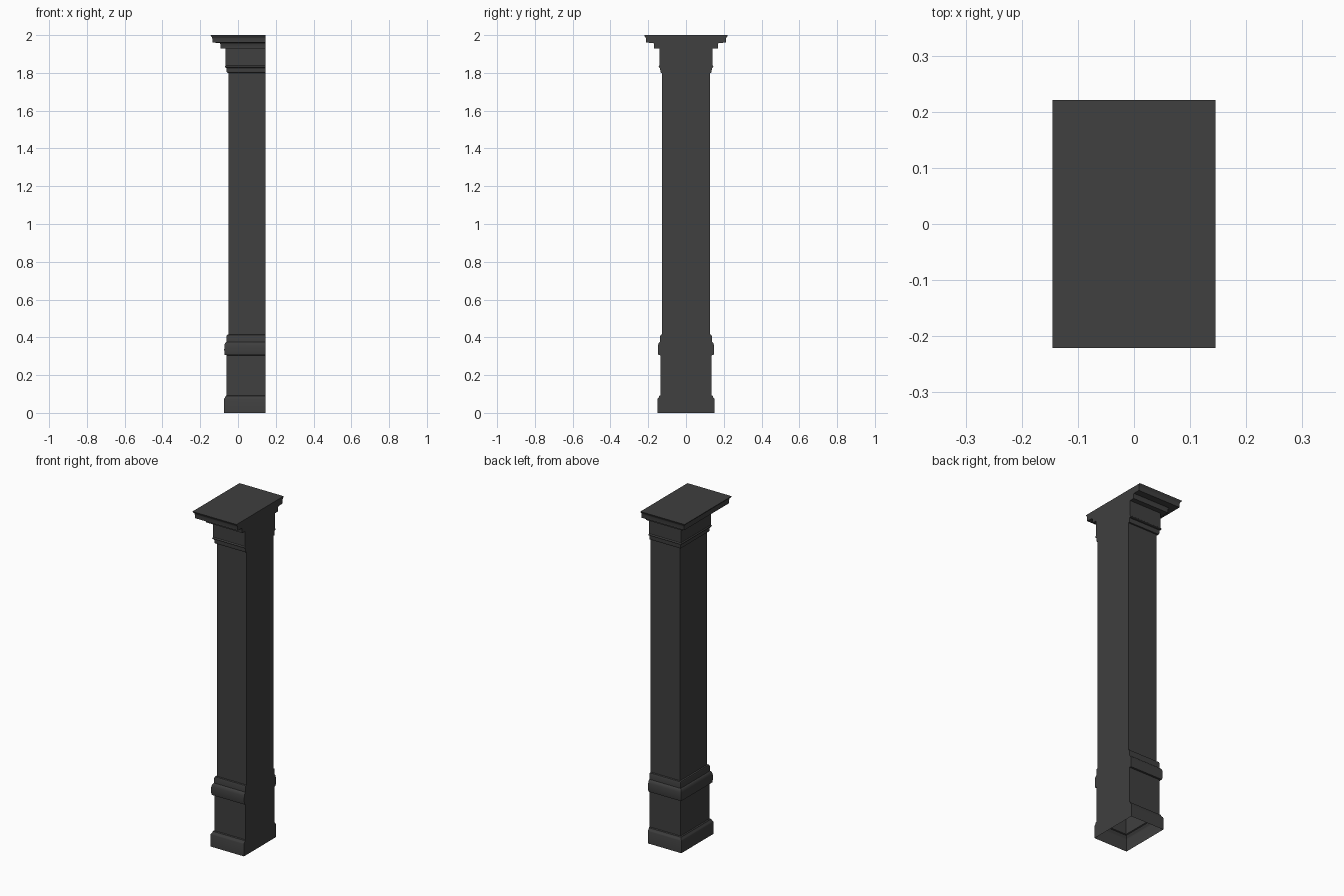
import bpy, bmesh

BACK = 0.145      # flat wall side
SHIFT = 0.076     # front face sits at x = SHIFT - half width

# moulding profile: (half width, height)
profile = [
    # plinth
    (0.151, 0.0), (0.151, 0.072), (0.149, 0.077), (0.144, 0.082), (0.142, 0.09),
    (0.136, 0.093),
    # pedestal and rounded band
    (0.136, 0.305), (0.146, 0.306), (0.148, 0.315), (0.149, 0.335), (0.148, 0.357),
    (0.145, 0.368), (0.140, 0.374), (0.137, 0.376), (0.137, 0.405), (0.134, 0.413),
    (0.126, 0.415),
    # shaft
    (0.126, 1.80),
    # necking
    (0.134, 1.801), (0.136, 1.806), (0.136, 1.812), (0.137, 1.826), (0.143, 1.828),
    (0.145, 1.832), (0.143, 1.837), (0.141, 1.839),
    # frieze and cornice
    (0.141, 1.929), (0.169, 1.930), (0.169, 1.952), (0.173, 1.959), (0.212, 1.960),
    (0.212, 1.982), (0.214, 1.989), (0.219, 1.994), (0.221, 2.0),
]

# sweep the profile round three sides; bottom stays open
bm = bmesh.new()
rings = []
for w, z in profile:
    f = SHIFT - w
    rings.append([bm.verts.new(c) for c in
                  ((BACK, -w, z), (BACK, w, z), (f, w, z), (f, -w, z))])
for a, b in zip(rings, rings[1:]):
    for i in range(1, 4):
        j = (i + 1) % 4
        bm.faces.new((a[i], a[j], b[j], b[i]))

# flat wall side and top
bm.faces.new([r[0] for r in rings] + [r[1] for r in reversed(rings)])
bm.faces.new(rings[-1])
bmesh.ops.recalc_face_normals(bm, faces=bm.faces)

mesh = bpy.data.meshes.new("pilaster")
bm.to_mesh(mesh)
bm.free()
pilaster = bpy.data.objects.new("pilaster", mesh)
bpy.context.collection.objects.link(pilaster)

# dark finish
mat = bpy.data.materials.new("dark_stone")
mat.diffuse_color = (0.05, 0.05, 0.05, 1)
mesh.materials.append(mat)

# smooth the curved mouldings only
bpy.context.view_layer.objects.active = pilaster
pilaster.select_set(True)
bpy.ops.object.shade_smooth_by_angle(angle=0.6)
